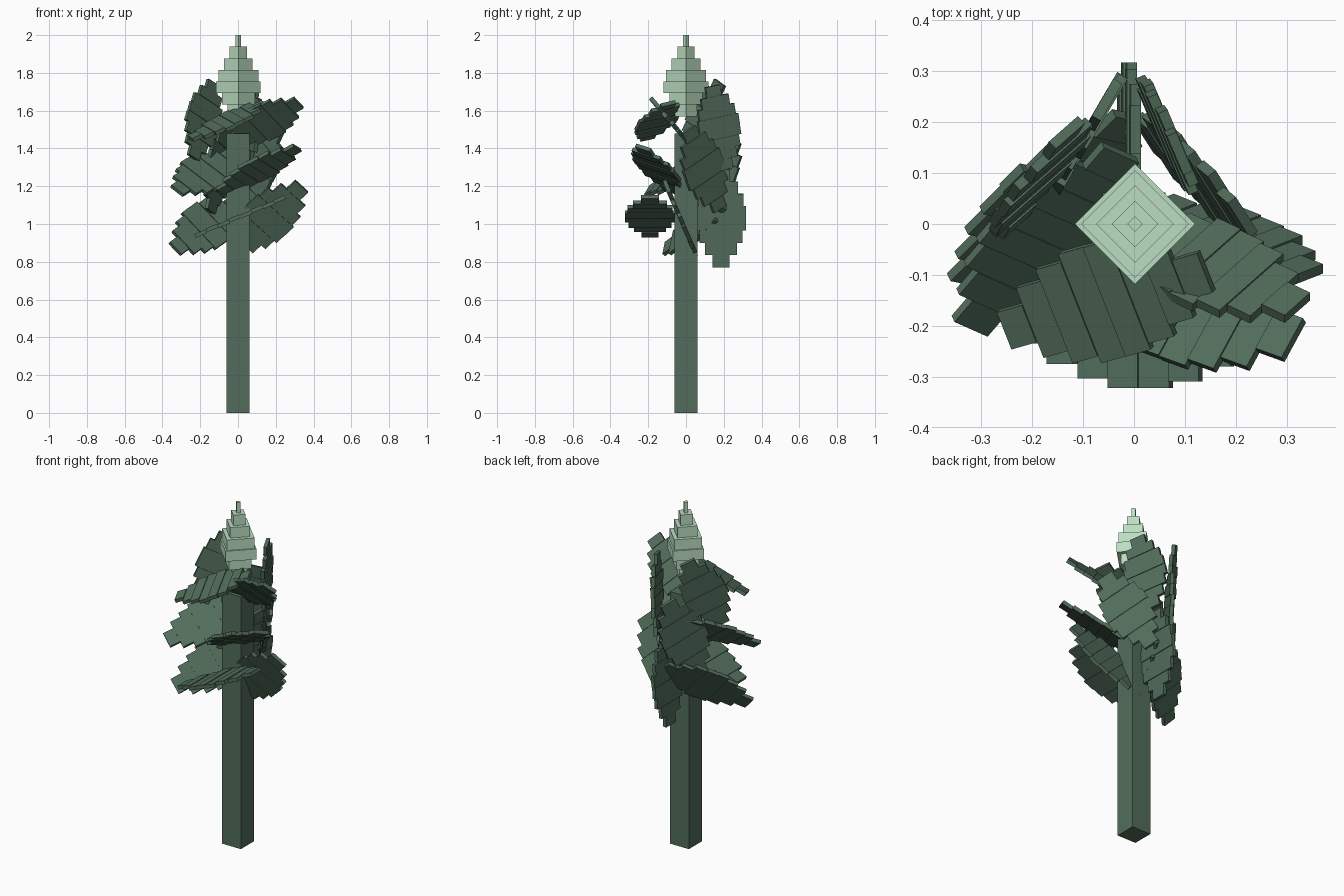
import bpy, bmesh, math
from mathutils import Vector, Matrix

if "Cube" in bpy.data.objects:
    bpy.data.objects.remove(bpy.data.objects["Cube"])


def material(name, rgb):
    m = bpy.data.materials.new(name)
    m.diffuse_color = (*rgb, 1)
    m.use_nodes = True
    m.node_tree.nodes["Principled BSDF"].inputs["Base Color"].default_value = m.diffuse_color
    return m


GREEN = material("dark_green", (0.084, 0.152, 0.104))
PALE = material("pale_green", (0.50, 0.73, 0.54))


def finish(bm, name, mat):
    bmesh.ops.recalc_face_normals(bm, faces=bm.faces)
    me = bpy.data.meshes.new(name)
    bm.to_mesh(me)
    bm.free()
    me.materials.append(mat)
    ob = bpy.data.objects.new(name, me)
    bpy.context.collection.objects.link(ob)
    return ob


def box(bm, size, matrix):
    bmesh.ops.create_cube(bm, size=1, matrix=matrix @ Matrix.Diagonal((*size, 1)))


# Square stem
bm = bmesh.new()
box(bm, (0.123, 0.123, 1.48), Matrix.Translation((0, 0, 0.74)))
finish(bm, "stem", GREEN)

# Bud: stacked square tiers turned by 45 degrees
bm = bmesh.new()
radii = [0.058, 0.087, 0.118, 0.106, 0.076, 0.046, 0.015]
step = (2.0 - 1.57) / len(radii)
for i, r in enumerate(radii):
    side = r * math.sqrt(2)
    box(bm, (side, side, step),
        Matrix.Translation((0.002, 0, 1.57 + step * (i + 0.5))) @ Matrix.Rotation(math.pi / 4, 4, 'Z'))
finish(bm, "bud", PALE)

# Leaf outline: relative width of each crosswise slat, from tip to tip
PROFILE = [0.34, 0.64, 0.86, 1.0, 1.0, 0.9, 0.68, 0.36]


def leaf(name, centre, along, across, length, width):
    u = Vector(along).normalized()
    w = Vector(across)
    w = (w - u * w.dot(u)).normalized()
    n = u.cross(w)
    frame = Matrix((u, w, n)).transposed().to_4x4()
    frame.translation = Vector(centre)
    bm = bmesh.new()
    row = length / len(PROFILE)
    for i, k in enumerate(PROFILE):
        x = (i + 0.5) * row - length / 2
        lift = 0.002 if i % 2 else -0.002
        box(bm, (row, width * k, 0.02), frame @ Matrix.Translation((x, 0, lift)))
    finish(bm, name, GREEN)


# Three tiers of leaves: (name, centre, long axis, slat direction)
LOWER = [
    ("front", (0.012, -0.19, 1.04), (0.92, 0, 0.39), (0, 1, 0)),
    ("left", (-0.17, 0.05, 0.99), (0.63, 0.63, 0.47), (-0.67, 0.15, 0.72)),
    ("right", (0.155, -0.03, 1.03), (0.70, -0.28, 0.65), (0.70, 0.28, -0.65)),
    ("back", (-0.01, 0.185, 1.03), (0.06, 0, 1), (0, 1, 0)),
]
MIDDLE = [
    ("left", (-0.175, -0.03, 1.27), (0.60, 0.70, 0.38), (-0.71, 0.35, 0.57)),
    ("right", (0.11, -0.155, 1.29), (0.83, -0.30, 0.46), (0.45, 0.84, -0.28)),
    ("back_left", (-0.10, 0.16, 1.29), (0.20, 0.34, 0.92), (0.46, 0.79, -0.40)),
    ("back_right", (0.12, 0.095, 1.29), (0.39, -0.33, 0.86), (-0.47, 0.74, 0.50)),
]
UPPER = [
    ("front", (-0.055, -0.15, 1.545), (0.87, 0.25, 0.42), (0.33, -0.93, -0.22)),
    ("left", (-0.185, 0.09, 1.55), (0.24, 0.39, 0.88), (0.67, 0.59, -0.45)),
    ("right", (0.14, -0.08, 1.54), (0.80, -0.38, 0.45), (0.58, 0.53, -0.62)),
    ("back", (0.065, 0.175, 1.51), (0.12, -0.16, 0.98), (-0.38, 0.90, 0.20)),
]
for tier, leaves, length, width in (("lower", LOWER, 0.52, 0.265),
                                    ("middle", MIDDLE, 0.49, 0.255),
                                    ("upper", UPPER, 0.45, 0.235)):
    for name, centre, along, across in leaves:
        leaf(f"{tier}_leaf_{name}", centre, along, across, length, width)
